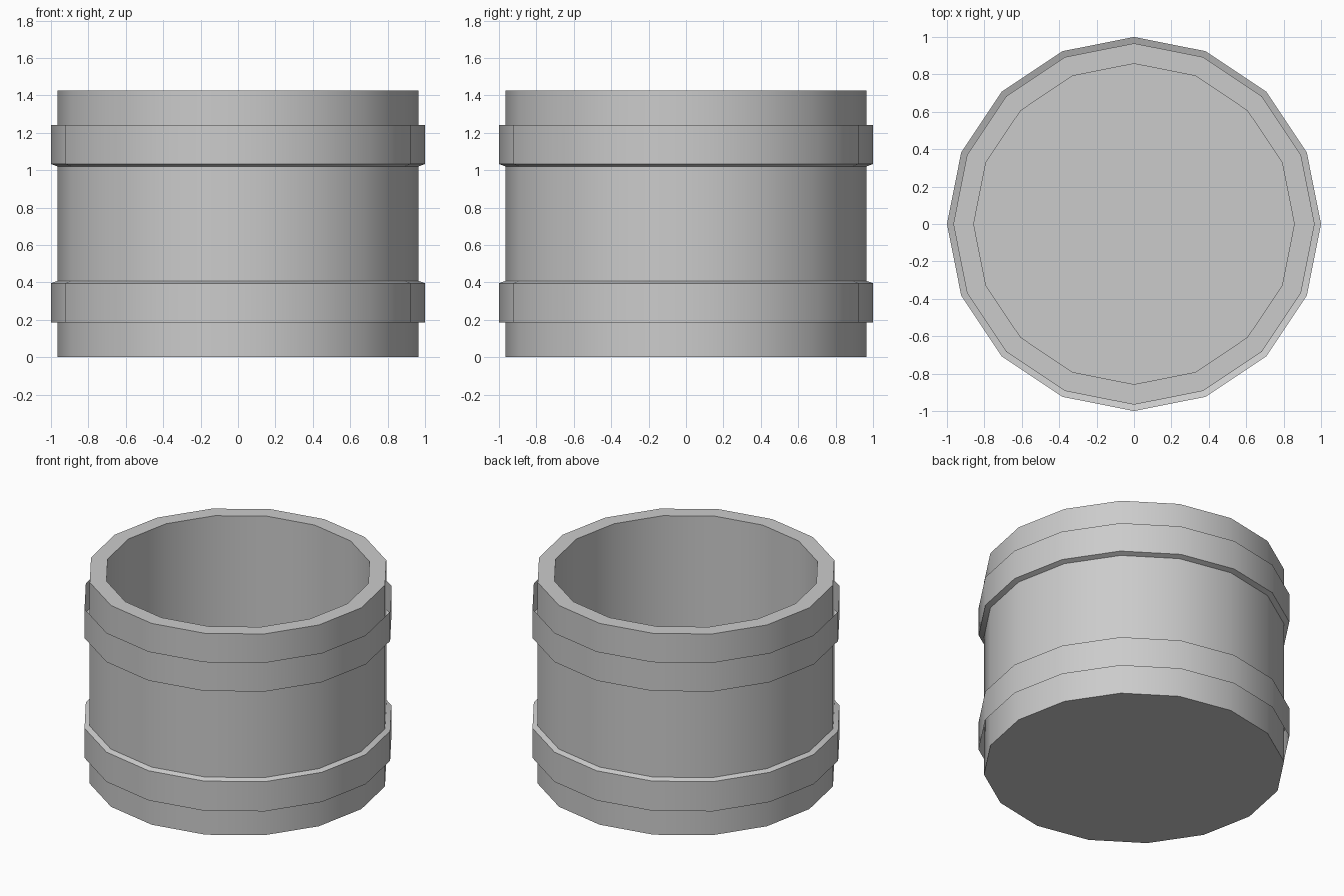
import bpy, bmesh, math

if "Cube" in bpy.data.objects:
    bpy.data.objects.remove(bpy.data.objects["Cube"])

SIDES = 16


def lathe(name, profile, cap_ends=False):
    """Spin a (radius, z) profile around z into a 16-sided shell."""
    bm = bmesh.new()
    rings = []
    for r, z in profile:
        rings.append([bm.verts.new((r * math.cos(2 * math.pi * i / SIDES),
                                    r * math.sin(2 * math.pi * i / SIDES), z))
                      for i in range(SIDES)])
    for a, b in zip(rings, rings[1:]):
        for i in range(SIDES):
            j = (i + 1) % SIDES
            bm.faces.new((a[i], a[j], b[j], b[i]))
    if cap_ends:
        bm.faces.new(rings[0][::-1])
        bm.faces.new(rings[-1])
    mesh = bpy.data.meshes.new(name)
    bm.to_mesh(mesh)
    bm.free()
    obj = bpy.data.objects.new(name, mesh)
    bpy.context.collection.objects.link(obj)
    bpy.ops.object.select_all(action='DESELECT')
    obj.select_set(True)
    bpy.context.view_layer.objects.active = obj
    bpy.ops.object.shade_smooth_by_angle(angle=math.radians(30))
    return obj


# Hollow tub: outer wall, flat rim, inner wall and floor
lathe("tub_body", [(0.966, 0), (0.966, 1.425), (0.857, 1.425), (0.857, 0.11)], cap_ends=True)

# Thin hoops, each joined to the wall on the edge facing the middle
lathe("upper_hoop", [(0.966, 1.02), (1.0, 1.033), (1.0, 1.24)])
lathe("lower_hoop", [(1.0, 0.185), (1.0, 0.395), (0.966, 0.408)])
